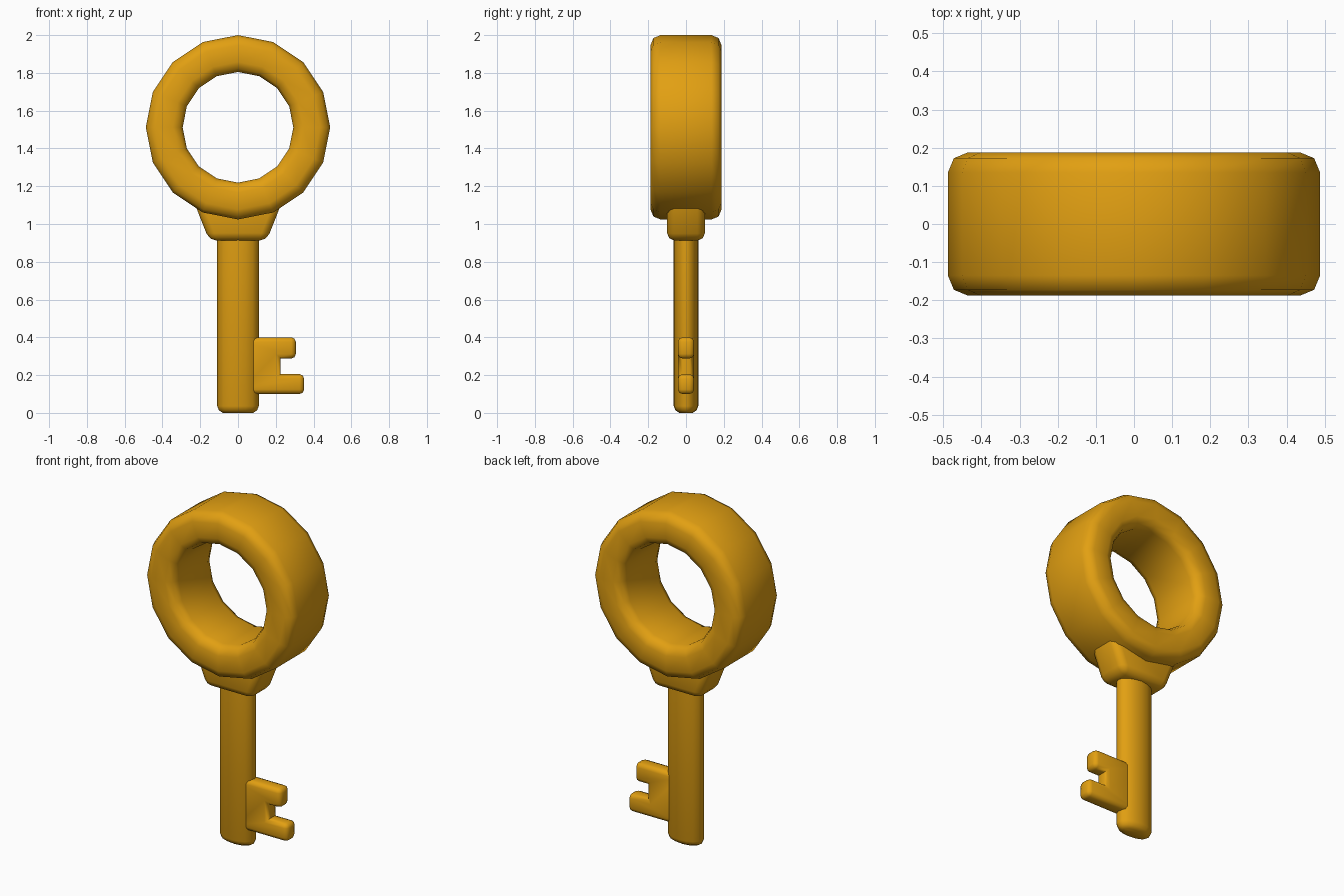
import bpy, bmesh, math

if "Cube" in bpy.data.objects:
    bpy.data.objects.remove(bpy.data.objects["Cube"])

gold = bpy.data.materials.new("gold")
gold.diffuse_color = (0.76, 0.35, 0.006, 1)
gold.use_nodes = True
gold.node_tree.nodes["Principled BSDF"].inputs["Base Color"].default_value = gold.diffuse_color


def finish(name, bm, angle=50):
    bmesh.ops.recalc_face_normals(bm, faces=bm.faces)
    me = bpy.data.meshes.new(name)
    bm.to_mesh(me)
    bm.free()
    me.materials.append(gold)
    ob = bpy.data.objects.new(name, me)
    bpy.context.collection.objects.link(ob)
    bpy.ops.object.select_all(action='DESELECT')
    ob.select_set(True)
    bpy.context.view_layer.objects.active = ob
    bpy.ops.object.shade_smooth_by_angle(angle=math.radians(angle))
    return ob


def plate(name, profile, half, bevel, concave=()):
    """Extrude an x/z profile along y and round its edges, leaving inner corners sharp."""
    bm = bmesh.new()
    face = bm.faces.new([bm.verts.new((x, -half, z)) for x, z in profile])
    out = bmesh.ops.extrude_face_region(bm, geom=[face])
    for v in out["geom"]:
        if isinstance(v, bmesh.types.BMVert):
            v.co.y = half
    inner = [profile[i] for i in concave]

    def is_inner(e):
        a, b = (v.co for v in e.verts)
        return abs(a.y - b.y) > half and any(
            math.hypot(a.x - x, a.z - z) < 1e-4 for x, z in inner)

    bmesh.ops.recalc_face_normals(bm, faces=bm.faces)
    bmesh.ops.bevel(bm, geom=[e for e in bm.edges if not is_inner(e)], offset=bevel,
                    segments=2, profile=0.5, affect='EDGES', clamp_overlap=True)
    return finish(name, bm)


def lathe_rings(bm, rings, closed):
    n = len(rings[0])
    for i in range(len(rings) if closed else len(rings) - 1):
        a, b = rings[i], rings[(i + 1) % len(rings)]
        for j in range(n):
            k = (j + 1) % n
            bm.faces.new((a[j], a[k], b[k], b[j]))


SIDES = 16
turn = [2 * math.pi * i / SIDES for i in range(SIDES)]

# Bow: thick 16-sided ring with rounded rims
r_in, r_out, depth, b, centre = 0.293, 0.488, 0.188, 0.053, 1.512
section = []
for cr, cy, start in ((r_out - b, depth - b, 0), (r_in + b, depth - b, 90),
                      (r_in + b, b - depth, 180), (r_out - b, b - depth, 270)):
    for step in (0, 45, 90):
        t = math.radians(start + step)
        section.append((cr + b * math.cos(t), cy + b * math.sin(t)))
bm = bmesh.new()
rings = [[bm.verts.new((r * math.sin(t), y, centre + r * math.cos(t))) for t in turn]
         for r, y in section]
lathe_rings(bm, rings, True)
finish("bow_ring", bm)

# Shaft: oval rod with a rounded tip
bm = bmesh.new()
rings = []
for z, inset in ((0.005, 0.03), (0.014, 0.009), (0.036, 0.0), (1.06, 0.0)):
    rings.append([bm.verts.new(((0.11 - inset) * math.cos(t),
                                (0.065 - inset) * math.sin(t), z)) for t in turn])
lathe_rings(bm, rings, False)
bm.faces.new(rings[0])
bm.faces.new(rings[-1])
for v in bm.verts:
    if v.co.z < 0.01:
        v.co.z = 0.0
finish("shaft", bm)

# Collar: flared block joining shaft and ring
plate("collar", [(-0.152, 0.912), (0.152, 0.912), (0.262, 1.19), (-0.262, 1.19)],
      0.10, 0.04)

# Bit: plate with two teeth
plate("bit", [(0.0, 0.10), (0.35, 0.10), (0.35, 0.205), (0.226, 0.205),
              (0.226, 0.288), (0.306, 0.288), (0.306, 0.40), (0.0, 0.40)],
      0.043, 0.024, concave=(3, 4))
